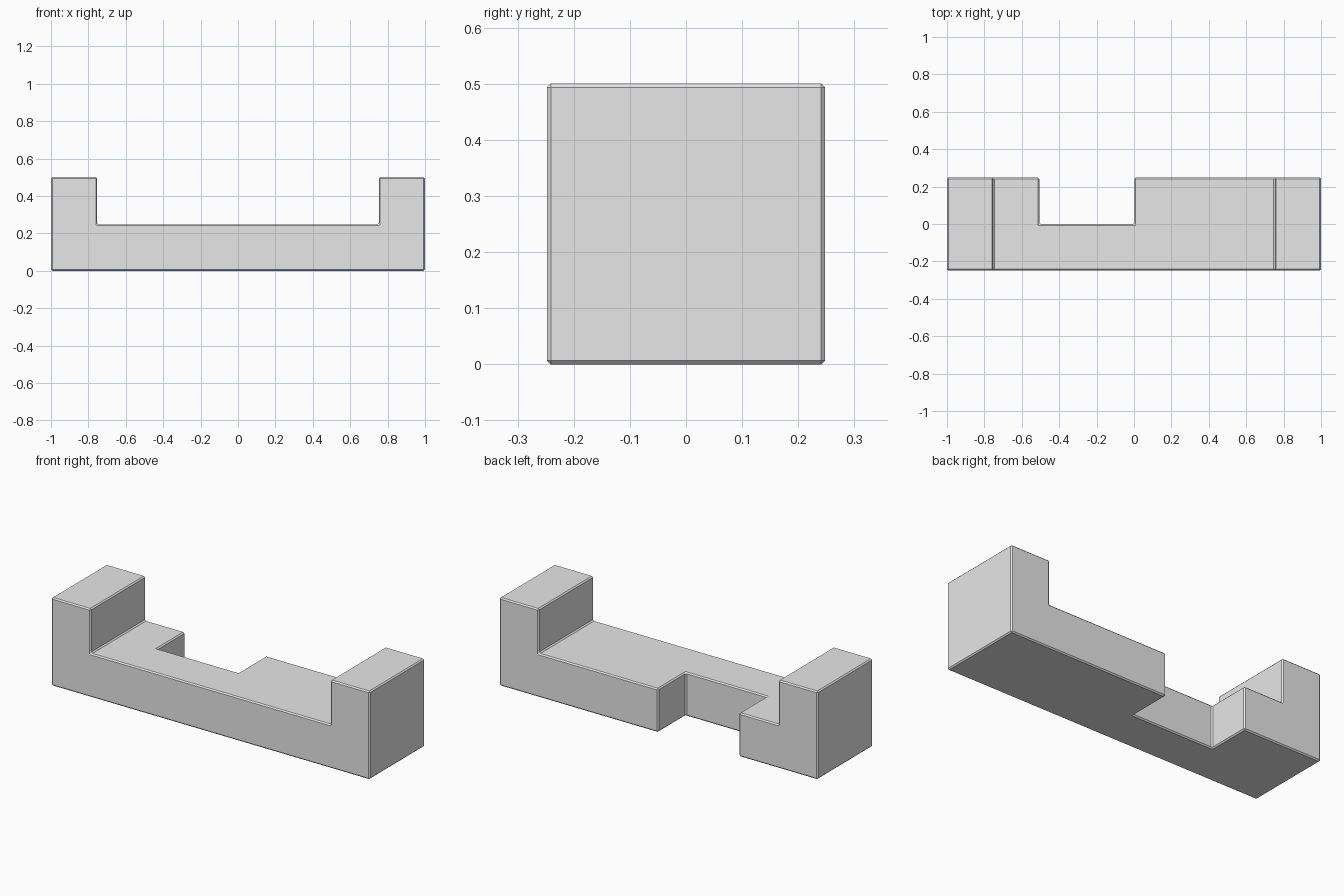
import bpy
import bmesh

if "Cube" in bpy.data.objects:
    bpy.data.objects.remove(bpy.data.objects["Cube"], do_unlink=True)

HALF_DEPTH = 0.248
NOTCH_LEFT, NOTCH_RIGHT, NOTCH_FRONT = -0.506, 0.002, 0.0

grey = bpy.data.materials.new("plain grey")
grey.use_nodes = True
grey.diffuse_color = (0.8, 0.8, 0.8, 1)
grey.node_tree.nodes["Principled BSDF"].inputs["Base Color"].default_value = (0.8, 0.8, 0.8, 1)


def prism(name, outline, y0, y1):
    """Extrude an outline in x and z along y."""
    bm = bmesh.new()
    face = bm.faces.new([bm.verts.new((x, y0, z)) for x, z in outline])
    extruded = bmesh.ops.extrude_face_region(bm, geom=[face])["geom"]
    moved = [v for v in extruded if isinstance(v, bmesh.types.BMVert)]
    bmesh.ops.translate(bm, verts=moved, vec=(0, y1 - y0, 0))
    bmesh.ops.recalc_face_normals(bm, faces=bm.faces)
    mesh = bpy.data.meshes.new(name)
    bm.to_mesh(mesh)
    bm.free()
    mesh.materials.append(grey)
    obj = bpy.data.objects.new(name, mesh)
    bpy.context.collection.objects.link(obj)
    return obj


# U-shaped bar: a low bridge between two raised ends
right_half = [(1, 0), (1, 0.5), (0.753, 0.5), (0.753, 0.248)]
outline = right_half + [(-x, z) for x, z in reversed(right_half)]
bar = prism("notched_bar", outline, -HALF_DEPTH, HALF_DEPTH)

# Cutter for the notch in the back of the bridge
cutter = prism("notch_cutter",
               [(NOTCH_LEFT, -0.1), (NOTCH_RIGHT, -0.1), (NOTCH_RIGHT, 0.4), (NOTCH_LEFT, 0.4)],
               NOTCH_FRONT, 0.4)
cutter.hide_render = True
cutter.hide_viewport = True
cutter.display_type = 'WIRE'

notch = bar.modifiers.new("notch", 'BOOLEAN')
notch.operation = 'DIFFERENCE'
notch.solver = 'EXACT'
notch.object = cutter

# Narrow flat chamfer on every edge
chamfer = bar.modifiers.new("chamfer", 'BEVEL')
chamfer.width = 0.007
chamfer.segments = 1
chamfer.limit_method = 'ANGLE'
